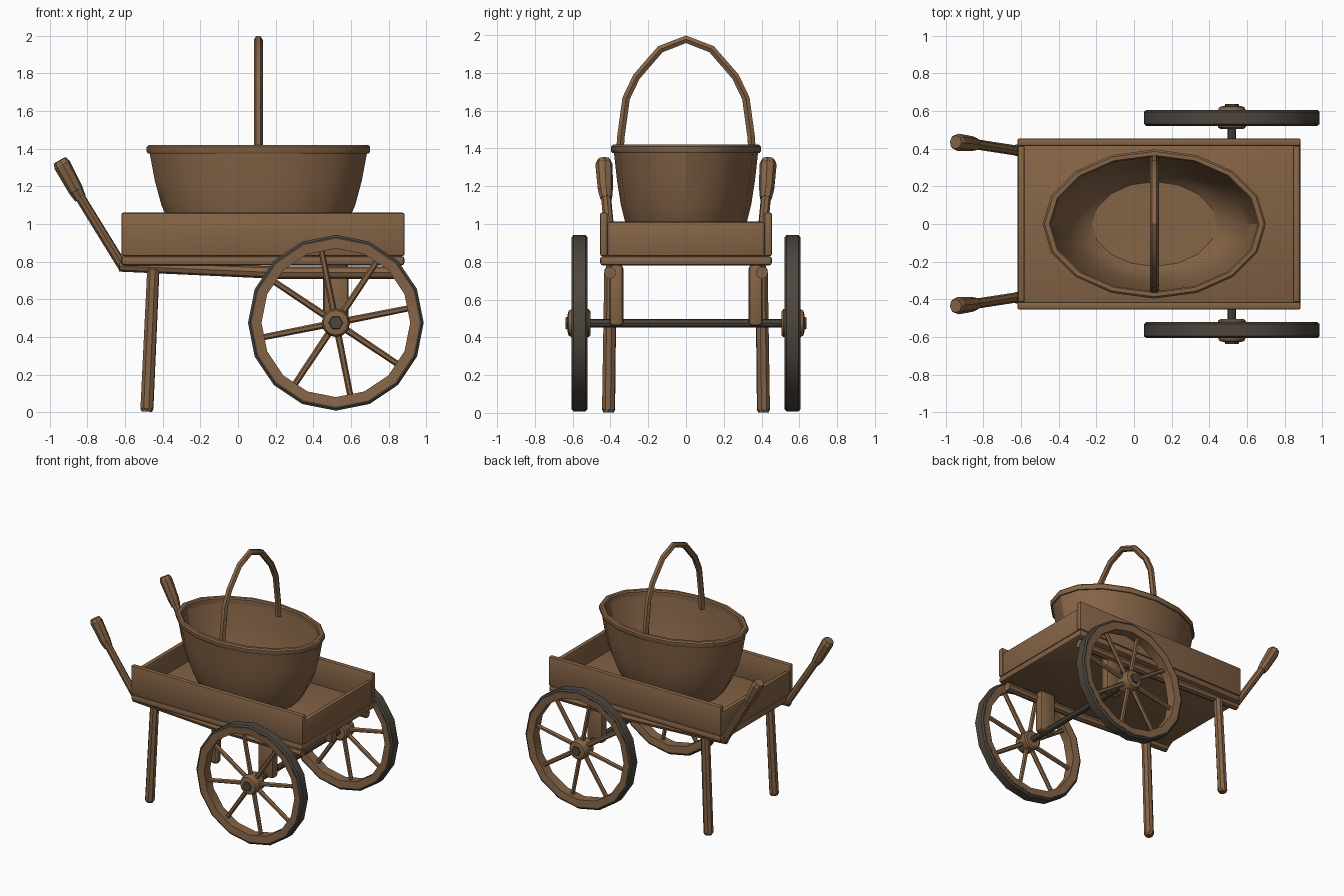
import bpy, bmesh, math
from mathutils import Matrix, Vector

if "Cube" in bpy.data.objects:
    bpy.data.objects.remove(bpy.data.objects["Cube"])


def material(name, rgb):
    m = bpy.data.materials.new(name)
    m.diffuse_color = (*rgb, 1)
    m.use_nodes = True
    m.node_tree.nodes["Principled BSDF"].inputs["Base Color"].default_value = m.diffuse_color
    return m


WOOD = material("brown wood", (0.235, 0.127, 0.062))
IRON = material("dark iron", (0.075, 0.062, 0.048))


def finish(name, bm, mat):
    bmesh.ops.remove_doubles(bm, verts=bm.verts, dist=1e-5)
    bmesh.ops.recalc_face_normals(bm, faces=bm.faces)
    me = bpy.data.meshes.new(name)
    bm.to_mesh(me)
    bm.free()
    me.materials.append(mat)
    for p in me.polygons:
        p.use_smooth = True
    me.set_sharp_from_angle(angle=math.radians(32))
    ob = bpy.data.objects.new(name, me)
    bpy.context.collection.objects.link(ob)
    return ob


def box(name, lo, hi, mat=WOOD, bevel=0.01):
    lo, hi = Vector(lo), Vector(hi)
    bm = bmesh.new()
    bmesh.ops.create_cube(bm, size=1, matrix=Matrix.Translation((lo + hi) / 2)
                          @ Matrix.Diagonal((*(hi - lo), 1)))
    bmesh.ops.bevel(bm, geom=bm.edges[:], offset=bevel, segments=2,
                    profile=0.5, affect='EDGES')
    return finish(name, bm, mat)


def add_strut(bm, a, b, r1, r2, sides=8):
    a, b = Vector(a), Vector(b)
    d = b - a
    m = Matrix.Translation((a + b) / 2) @ d.to_track_quat('Z', 'Y').to_matrix().to_4x4()
    bmesh.ops.create_cone(bm, cap_ends=True, segments=sides, radius1=r1,
                          radius2=r2, depth=d.length, matrix=m)


def struts(name, parts, mat=WOOD, sides=8):
    bm = bmesh.new()
    for p in parts:
        add_strut(bm, *p, sides)
    return finish(name, bm, mat)


def lathe(name, profile, matrix, mat=WOOD, seg=16, closed=True):
    """Revolve (radius x, radius y, height) points about local z."""
    bm = bmesh.new()
    rings = [[bm.verts.new(matrix @ Vector((rx * math.cos(t), ry * math.sin(t), h)))
              for t in (2 * math.pi * i / seg for i in range(seg))]
             for rx, ry, h in profile]
    pairs = list(zip(rings, rings[1:])) + ([(rings[-1], rings[0])] if closed else [])
    for r, s in pairs:
        for i in range(seg):
            j = (i + 1) % seg
            bm.faces.new((r[i], r[j], s[j], s[i]))
    return finish(name, bm, mat)


# tray: base slab, floor, side boards and lower end boards
box("tray_base", (-0.62, -0.455, 0.78), (0.885, 0.455, 0.83), bevel=0.016)
box("tray_floor", (-0.6, -0.43, 0.82), (0.865, 0.43, 0.85), bevel=0.004)
for s in (-1, 1):
    y = sorted((s * 0.415, s * 0.455))
    box("tray_side", (-0.62, y[0], 0.83), (0.885, y[1], 1.06))
for x in (-0.618, 0.845):
    box("tray_end", (x, -0.416, 0.83), (x + 0.037, 0.416, 1.012))

# basket body and rim, oval in plan
centre = Matrix.Translation((0.108, 0, 0))
lathe("basket", [(0, 0, 0.852), (0.36, 0.25, 0.852), (0.42, 0.285, 0.91),
                 (0.475, 0.322, 1.01), (0.515, 0.345, 1.10), (0.55, 0.365, 1.23),
                 (0.58, 0.383, 1.39), (0.555, 0.362, 1.39), (0.522, 0.343, 1.23),
                 (0.487, 0.322, 1.10), (0.445, 0.298, 1.01), (0.39, 0.262, 0.92),
                 (0.33, 0.225, 0.88), (0, 0, 0.875)], centre, closed=False)
lathe("basket_rim", [(0.588, 0.39, 1.375), (0.593, 0.396, 1.385), (0.593, 0.396, 1.41),
                     (0.583, 0.386, 1.42), (0.558, 0.365, 1.42), (0.55, 0.358, 1.41),
                     (0.55, 0.358, 1.375)], centre)

# arched basket handle, swept in the y-z plane
half = [(0.352, 1.34), (0.345, 1.46), (0.317, 1.665), (0.262, 1.78), (0.136, 1.925)]
path = [Vector((0.108, y, z)) for y, z in half] + [Vector((0.108, 0, 1.978))] \
    + [Vector((0.108, -y, z)) for y, z in reversed(half)]
bm = bmesh.new()
rings = []
for i, p in enumerate(path):
    t = (path[min(i + 1, len(path) - 1)] - path[max(i - 1, 0)]).normalized()
    n = t.cross(Vector((1, 0, 0)))
    rings.append([bm.verts.new(p + Vector((1, 0, 0)) * 0.024 * math.cos(a) + n * 0.023 * math.sin(a))
                  for a in (math.tau * k / 6 for k in range(6))])
for r, s in zip(rings, rings[1:]):
    for k in range(6):
        bm.faces.new((r[k], r[(k + 1) % 6], s[(k + 1) % 6], s[k]))
bm.faces.new(rings[0])
bm.faces.new(rings[-1])
finish("basket_handle", bm, WOOD)

WX, WZ = 0.52, 0.475
for s in (-1, 1):
    # under-rail, push shaft and grip
    struts("under_rail", [((-0.63, s * 0.392, 0.777), (0.2, s * 0.402, 0.742), 0.03, 0.033),
                          ((0.19, s * 0.402, 0.742), (0.85, s * 0.402, 0.742), 0.033, 0.033)])
    struts("push_shaft", [((-0.61, s * 0.388, 0.77), (-0.85, s * 0.425, 1.16), 0.027, 0.027)])
    struts("push_grip", [((-0.837, s * 0.423, 1.135), (-0.862, s * 0.427, 1.18), 0.032, 0.04),
                         ((-0.862, s * 0.427, 1.18), (-0.935, s * 0.434, 1.315), 0.04, 0.046),
                         ((-0.935, s * 0.434, 1.315), (-0.948, s * 0.435, 1.338), 0.046, 0.036)])
    # rear leg with chamfered foot
    struts("leg", [((-0.45, s * 0.4, 0.76), (-0.484, s * 0.41, 0.02), 0.034, 0.036),
                   ((-0.484, s * 0.41, 0.02), (-0.485, s * 0.41, 0.003), 0.036, 0.028)])
    # axle post
    y = sorted((s * 0.332, s * 0.405))
    box("axle_post", (0.453, y[0], 0.46), (0.588, y[1], 0.785), bevel=0.02)

    # wheel: iron tyre, wooden rim, hub and spokes
    def ring(name, pts, mat, seg=16, closed=True):
        m = Matrix.Translation((WX, 0, WZ)) @ Matrix.Rotation(-math.pi / 2, 4, 'X')
        lathe(name, [(r, r, s * h) for r, h in pts], m, mat, seg, closed)

    ring("tyre", [(0.44, 0.522), (0.455, 0.522), (0.467, 0.532), (0.467, 0.596),
                  (0.455, 0.606), (0.44, 0.606)], IRON)
    ring("wheel_rim", [(0.395, 0.526), (0.446, 0.521), (0.446, 0.607), (0.395, 0.602)], WOOD)
    ring("hub", [(0, 0.505), (0.062, 0.505), (0.074, 0.515), (0.076, 0.6),
                 (0.066, 0.622), (0.045, 0.627), (0, 0.627)], WOOD, 12, False)
    ring("axle_nut", [(0, 0.62), (0.04, 0.62), (0.036, 0.637), (0, 0.637)], IRON, 6, False)
    spokes = []
    for k in range(8):
        a = math.radians(11.25 + 45 * k)
        c, d = math.cos(a), math.sin(a)
        spokes.append(((WX + 0.05 * c, s * 0.564, WZ + 0.05 * d),
                       (WX + 0.41 * c, s * 0.564, WZ + 0.41 * d), 0.018, 0.016))
    struts("spokes", spokes, WOOD, 6)

# axle
struts("axle", [((WX, -0.55, WZ), (WX, 0.55, WZ), 0.023, 0.023)], IRON)
